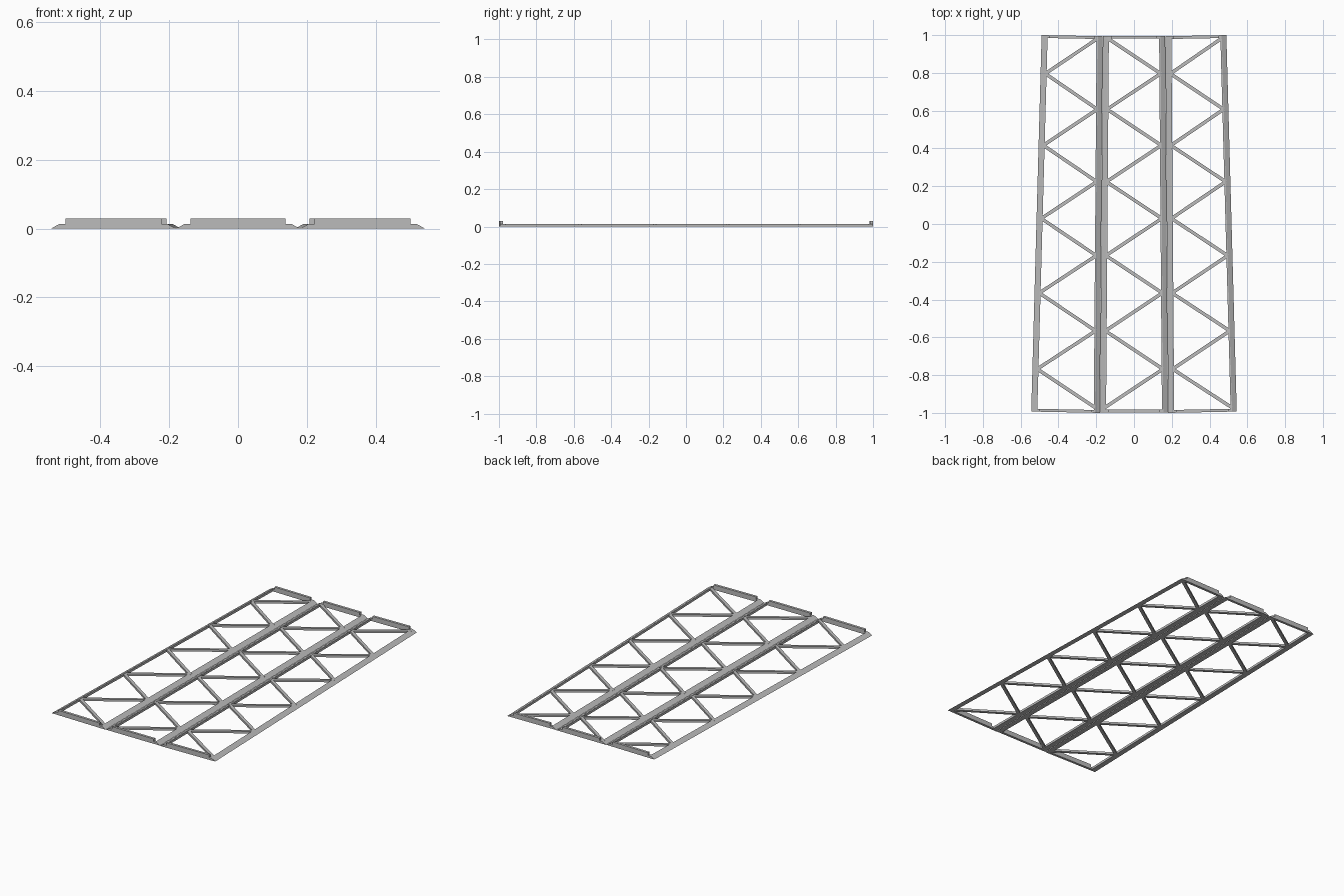
import bpy, bmesh
from mathutils import Vector

if "Cube" in bpy.data.objects:
    bpy.data.objects.remove(bpy.data.objects["Cube"])

grey = bpy.data.materials.new("grey metal")
grey.diffuse_color = (0.5, 0.5, 0.5, 1)
grey.use_nodes = True
grey.node_tree.nodes["Principled BSDF"].inputs["Base Color"].default_value = grey.diffuse_color

RAIL_W, RAIL_H, BAR_H, BAR_T = 0.032, 0.014, 0.029, 0.015


def prism(name, start, end, start_dir, end_dir, profile):
    """Sweep an (offset, z) profile from start to end; offsets run along the end directions."""
    bm = bmesh.new()
    rings = [[bm.verts.new((*(p + d * o), z)) for o, z in profile]
             for p, d in ((start, start_dir), (end, end_dir))]
    n = len(profile)
    bm.faces.new(rings[0])
    bm.faces.new(rings[1])
    for i in range(n):
        j = (i + 1) % n
        bm.faces.new((rings[0][i], rings[0][j], rings[1][j], rings[1][i]))
    bmesh.ops.recalc_face_normals(bm, faces=bm.faces)
    mesh = bpy.data.meshes.new(name)
    bm.to_mesh(mesh)
    bm.free()
    mesh.materials.append(grey)
    obj = bpy.data.objects.new(name, mesh)
    bpy.context.collection.objects.link(obj)


def box(a, b, z):
    return [(a, 0), (b, 0), (b, z), (a, z)]


def panel(side, fl, fr, bl, br, even_on_left):
    fl, fr, bl, br = map(Vector, (fl, fr, bl, br))
    f_dir, b_dir = (fr - fl).normalized(), (br - bl).normalized()

    # Side rails with a wide sloping outer edge
    rail = [(0, 0), (RAIL_W, 0), (RAIL_W, RAIL_H), (0.025, RAIL_H)]
    prism(side + "_left_rail", fl, bl, f_dir, b_dir, rail)
    prism(side + "_right_rail", fr, br, -f_dir, -b_dir, rail)

    # End bars: low sill between the rails, raised lip in the middle
    for end, a, b, d, inward in (("front", fl, fr, f_dir, 1), ("back", bl, br, b_dir, -1)):
        n = Vector((-d.y, d.x)) * inward
        prism(f"{side}_{end}_sill", a + d * 0.03, b - d * 0.03, n, n, box(0, BAR_T, RAIL_H))
        prism(f"{side}_{end}_lip", a + d * 0.042, b - d * 0.042, n, n, box(0, BAR_T, BAR_H))

    # Zigzag struts between the rails
    nodes = []
    for i in range(11):
        y = 0.983 - 0.186 * i - 0.00095 * i * i
        on_left = (i % 2 == 0) == even_on_left
        a, b, inset = (fl, bl, 0.025) if on_left else (fr, br, -0.025)
        x = a.x + (b.x - a.x) * (y - a.y) / (b.y - a.y) + inset
        nodes.append(Vector((x, y)))
    for i, (p, q) in enumerate(zip(nodes, nodes[1:])):
        d = (q - p).normalized()
        n = Vector((-d.y, d.x))
        prism(f"{side}_strut_{i + 1}", p, q, n, n, box(-0.009, 0.009, 0.0125))


# Three tapered panels, the outer two mirrored
panel("left", (-0.544, -0.993), (-0.181, -1.0), (-0.489, 1.0), (-0.166, 0.994), False)
panel("middle", (-0.18, -0.998), (0.18, -0.998), (-0.165, 0.996), (0.165, 0.996), True)
panel("right", (0.181, -1.0), (0.544, -0.993), (0.166, 0.994), (0.489, 1.0), False)
